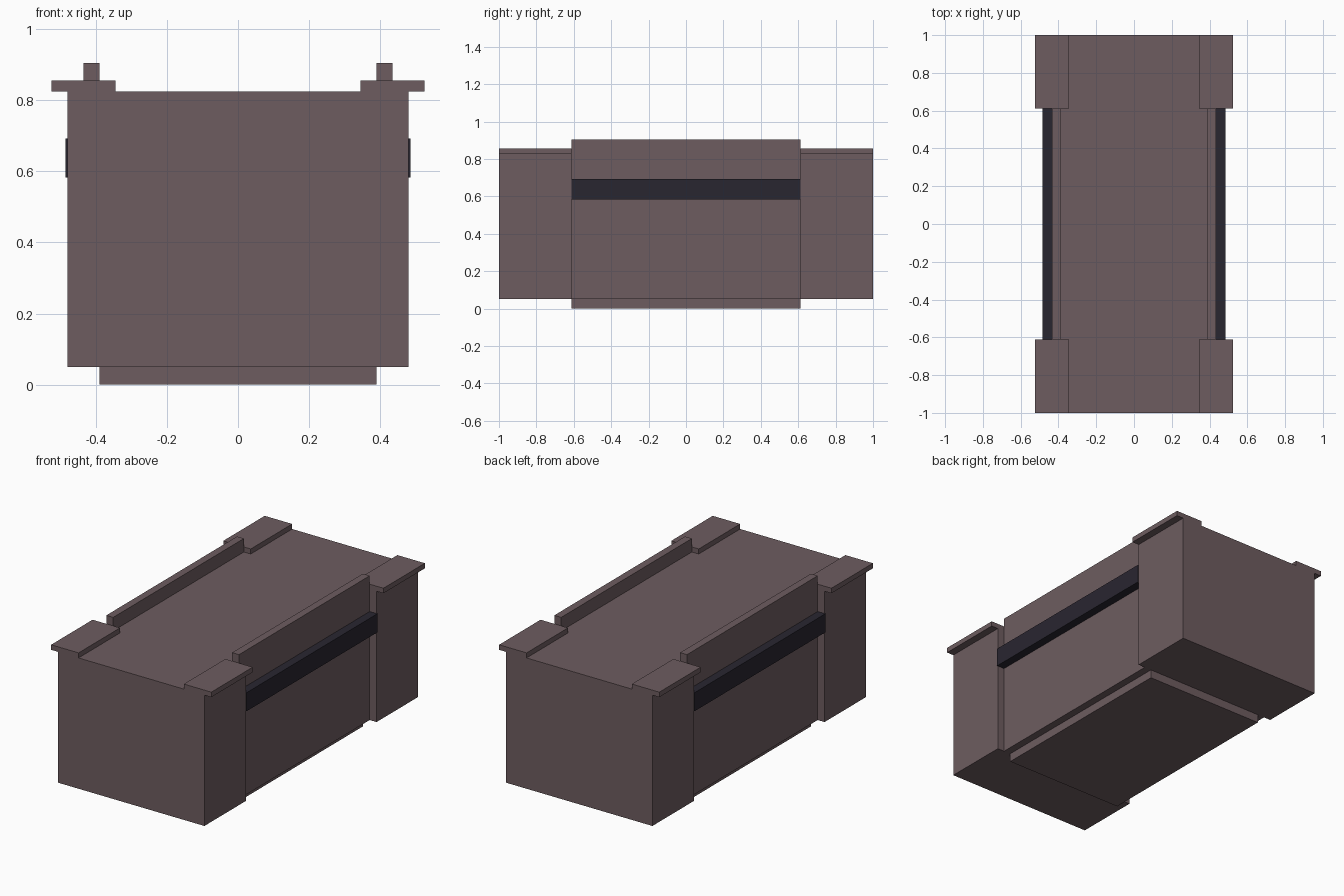
import bpy, bmesh

if "Cube" in bpy.data.objects:
    bpy.data.objects.remove(bpy.data.objects["Cube"])


def material(name, color):
    m = bpy.data.materials.new(name)
    m.diffuse_color = color
    m.use_nodes = True
    m.node_tree.nodes["Principled BSDF"].inputs["Base Color"].default_value = m.diffuse_color
    return m


BROWN = material("brown_metal", (0.155, 0.108, 0.117, 1))
DARK = material("dark_trim", (0.022, 0.019, 0.03, 1))


def prism(name, outline, z0, z1, mat):
    """Extrude a plan outline from z0 to z1."""
    bm = bmesh.new()
    face = bm.faces.new([bm.verts.new((x, y, z0)) for x, y in outline])
    top = bmesh.ops.extrude_face_region(bm, geom=[face])["geom"]
    bmesh.ops.translate(bm, vec=(0, 0, z1 - z0),
                        verts=[v for v in top if isinstance(v, bmesh.types.BMVert)])
    bmesh.ops.recalc_face_normals(bm, faces=bm.faces)
    mesh = bpy.data.meshes.new(name)
    bm.to_mesh(mesh)
    bm.free()
    mesh.materials.append(mat)
    obj = bpy.data.objects.new(name, mesh)
    bpy.context.collection.objects.link(obj)
    return obj


def box(name, x0, x1, y0, y1, z0, z1, mat=BROWN):
    return prism(name, [(x0, y0), (x1, y0), (x1, y1), (x0, y1)], z0, z1, mat)


def mirror(obj, x=True, y=False):
    mod = obj.modifiers.new("Mirror", "MIRROR")
    mod.use_axis = (x, y, False)
    mod.use_mirror_merge = False


END, WAIST, STEP = 0.48, 0.435, 0.612

# Crate body: wide end blocks joined by a narrower middle
right = [(END, -1), (END, -STEP), (WAIST, -STEP), (WAIST, STEP), (END, STEP), (END, 1)]
left = [(-x, y) for x, y in reversed(right)]
prism("crate_body", right + left, 0.05, 0.825, BROWN)

# Raised base panel underneath
box("base_panel", -0.39, 0.39, -STEP, STEP, 0.0, 0.05)

# Overhanging plates on the four top corners
mirror(box("corner_plate", 0.345, 0.525, STEP, 1, 0.825, 0.855), y=True)

# Rails along the top edges
mirror(box("top_rail", 0.39, WAIST, -STEP, STEP, 0.825, 0.905))

# Dark strips along the sides
mirror(box("side_strip", WAIST, 0.485, -STEP, STEP, 0.583, 0.693, DARK))
